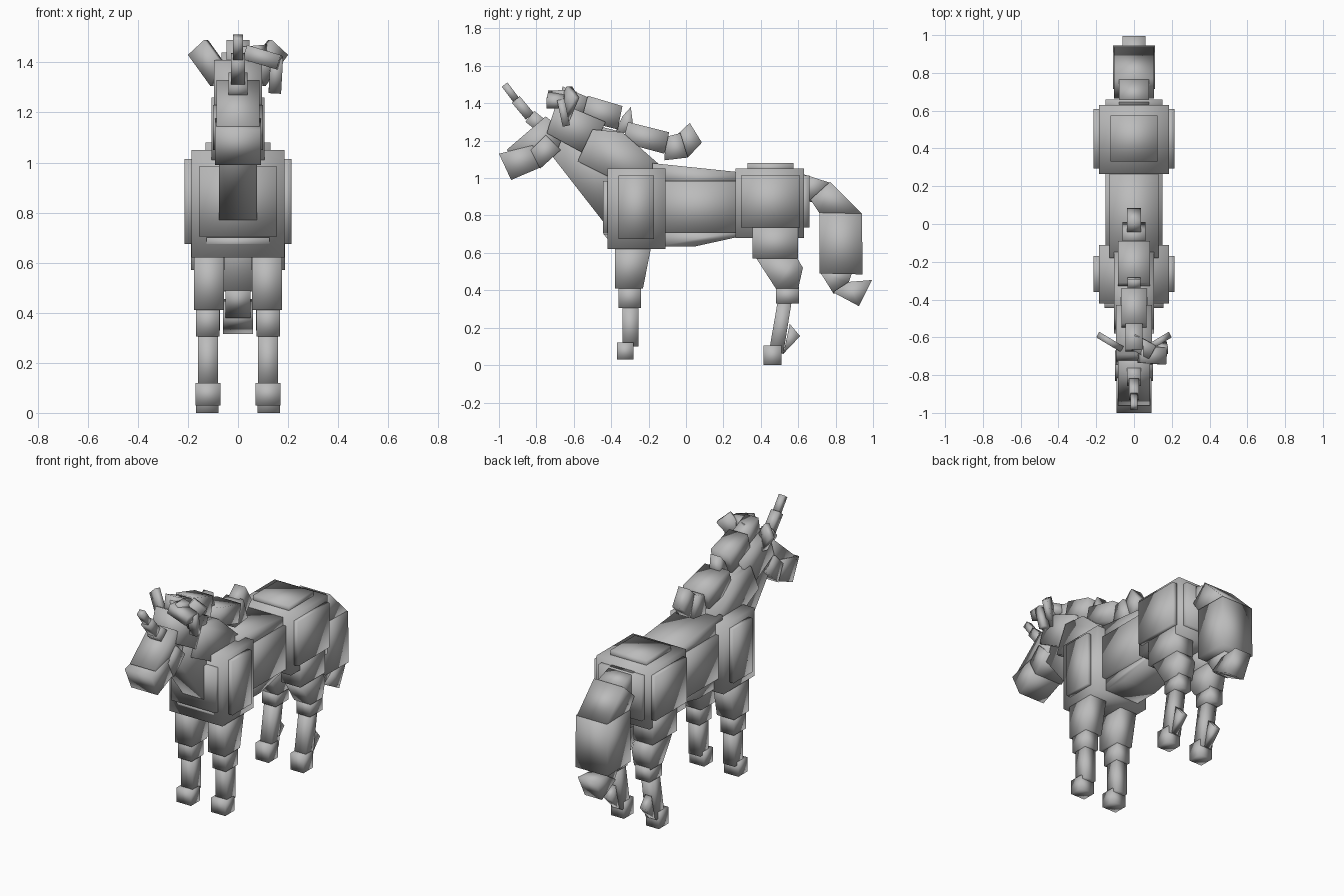
import bpy
import bmesh
from mathutils import Vector

default_cube = bpy.data.objects.get("Cube")
if default_cube:
    bpy.data.objects.remove(default_cube, do_unlink=True)

# One plain grey for the whole model
grey = bpy.data.materials.new("plain grey")
grey.use_nodes = True
colour = (0.5, 0.5, 0.5, 1)
grey.diffuse_color = colour
grey.node_tree.nodes["Principled BSDF"].inputs["Base Color"].default_value = colour


def finish(name, bm):
    """Turn a bmesh into a softly shaded object."""
    bmesh.ops.recalc_face_normals(bm, faces=bm.faces)
    for face in bm.faces:
        face.smooth = True
    mesh = bpy.data.meshes.new(name)
    bm.to_mesh(mesh)
    bm.free()
    mesh.materials.append(grey)
    part = bpy.data.objects.new(name, mesh)
    bpy.context.collection.objects.link(part)
    return part


def extrude_outline(name, outline, offset):
    """Close an outline of 3D points into a solid along an offset."""
    bm = bmesh.new()
    near = [bm.verts.new(Vector(point)) for point in outline]
    far = [bm.verts.new(Vector(point) + Vector(offset)) for point in outline]
    bm.faces.new(near)
    bm.faces.new(far)
    for i in range(len(near)):
        j = (i + 1) % len(near)
        bm.faces.new((near[i], near[j], far[j], far[i]))
    return finish(name, bm)


def side_profile(name, profile, half_width, centre=0):
    """Extrude a (y, z) side profile evenly about an x centre."""
    outline = [(centre - half_width, y, z) for y, z in profile]
    return extrude_outline(name, outline, (2 * half_width, 0, 0))


def block(name, back_to_front, bottom_to_top, half_width, centre=0):
    """Upright box given by its y range, z range and half width."""
    front, back = back_to_front
    low, high = bottom_to_top
    corners = [(front, low), (back, low), (back, high), (front, high)]
    return side_profile(name, corners, half_width, centre)


def strand(name, start, end, width, depth):
    """Box running between two points, for hair and horn pieces."""
    start, end = Vector(start), Vector(end)
    along = (end - start).normalized()
    helper = Vector((0, 1, 0)) if abs(along.x) > abs(along.y) else Vector((1, 0, 0))
    across = along.cross(helper).normalized() * width / 2
    through = along.cross(across).normalized() * depth / 2
    outline = [start + across + through, start - across + through,
               start - across - through, start + across - through]
    return extrude_outline(name, outline, end - start)


# Barrel of the body
block("chest", (-0.42, -0.11), (0.62, 1.05), 0.185)
block("chest_front_plate", (-0.445, -0.40), (0.705, 0.985), 0.155)
side_profile("breast_wedge", [(-0.44, 0.70), (-0.40, 0.65), (-0.3, 0.65), (-0.3, 0.7)], 0.125)
block("barrel", (-0.17, 0.30), (0.71, 0.985), 0.15)
side_profile("back_wedge", [(-0.18, 0.97), (-0.18, 1.08), (0.3, 1.03), (0.3, 0.97)], 0.13)
side_profile("belly_wedge", [(-0.15, 0.72), (-0.15, 0.635), (0.05, 0.635), (0.3, 0.69),
                             (0.3, 0.72)], 0.12)

# Hindquarters
block("rump", (0.265, 0.63), (0.68, 1.05), 0.185)
block("rump_top_plate", (0.33, 0.575), (1.03, 1.08), 0.125)
block("rump_back_plate", (0.6, 0.66), (0.735, 1.015), 0.15)

# Neck and head
side_profile("neck", [(-0.78, 1.2), (-0.445, 0.77), (-0.16, 0.95), (-0.15, 1.07),
                      (-0.34, 1.245), (-0.55, 1.3)], 0.075)
side_profile("neck_muscle", [(-0.58, 1.09), (-0.5, 1.26), (-0.34, 1.245), (-0.14, 1.07),
                             (-0.2, 0.92), (-0.4, 1.0)], 0.105)
side_profile("skull", [(-0.745, 1.24), (-0.69, 1.41), (-0.43, 1.30), (-0.515, 1.115)], 0.095)
side_profile("snout", [(-0.96, 1.15), (-0.75, 1.33), (-0.65, 1.25), (-0.69, 1.14),
                       (-0.8, 1.06)], 0.085)
side_profile("nose", [(-1.0, 1.13), (-0.82, 1.175), (-0.77, 1.06), (-0.935, 0.99)], 0.092)
side_profile("jaw", [(-0.83, 1.15), (-0.75, 1.23), (-0.67, 1.15), (-0.78, 1.05)], 0.1)

# Horn in three narrowing pieces
horn_points = [(0, -0.76, 1.27), (0, -0.835, 1.33), (0, -0.91, 1.42), (0, -0.97, 1.5)]
for i, thickness in enumerate((0.075, 0.055, 0.038)):
    strand("horn_piece", horn_points[i], horn_points[i + 1], thickness, thickness)

# Parts repeated on both sides
for side, label in ((1, "left"), (-1, "right")):
    block(label + "_shoulder_plate", (-0.36, -0.17), (0.675, 1.015), 0.02, side * 0.194)
    block(label + "_rump_plate", (0.295, 0.61), (0.735, 1.015), 0.02, side * 0.194)
    ear = [(0.2, 1.43), (0.135, 1.49), (0.07, 1.4), (0.11, 1.305)]
    extrude_outline(label + "_ear", [(side * x, -0.72 + 0.6 * x, z) for x, z in ear],
                    (-side * 0.015, 0.03, 0))

    # Front leg
    leg = label + "_front_"
    x = side * 0.115
    side_profile(leg + "upper_leg", [(-0.38, 0.64), (-0.38, 0.41), (-0.23, 0.41),
                                     (-0.185, 0.64)], 0.06, x)
    block(leg + "knee", (-0.36, -0.24), (0.305, 0.43), 0.047, side * 0.12)
    block(leg + "shin", (-0.34, -0.255), (0.1, 0.32), 0.04, side * 0.12)
    block(leg + "hoof", (-0.37, -0.28), (0.03, 0.12), 0.05, side * 0.12)

    # Hind leg
    leg = label + "_hind_"
    block(leg + "thigh", (0.355, 0.6), (0.57, 0.74), 0.067, side * 0.12)
    side_profile(leg + "gaskin", [(0.37, 0.58), (0.59, 0.58), (0.625, 0.52), (0.6, 0.41),
                                  (0.48, 0.41)], 0.058, x)
    block(leg + "hock", (0.48, 0.605), (0.33, 0.42), 0.048, side * 0.12)
    side_profile(leg + "shin", [(0.49, 0.34), (0.565, 0.34), (0.52, 0.06), (0.445, 0.08)],
                 0.04, side * 0.12)
    side_profile(leg + "fetlock", [(0.555, 0.22), (0.61, 0.155), (0.52, 0.06)],
                 0.022, side * 0.125)
    block(leg + "hoof", (0.415, 0.51), (0, 0.105), 0.045, side * 0.122)

# Mane along the neck, curling up at its end
mane = {
    "mane_crown": ([(-0.66, 1.49), (-0.52, 1.43), (-0.55, 1.31), (-0.68, 1.38)], 0.045),
    "mane_upper": ([(-0.525, 1.44), (-0.34, 1.385), (-0.365, 1.26), (-0.56, 1.31)], 0.065),
    "mane_link": ([(-0.34, 1.33), (-0.295, 1.38), (-0.28, 1.26), (-0.39, 1.22)], 0.035),
    "mane_lower": ([(-0.31, 1.3), (-0.09, 1.245), (-0.115, 1.13), (-0.34, 1.19)], 0.085),
    "mane_curl": ([(-0.11, 1.22), (-0.03, 1.24), (0.01, 1.11), (-0.115, 1.095)], 0.06),
    "mane_tip": ([(-0.06, 1.22), (0.02, 1.295), (0.085, 1.19), (0.01, 1.11)], 0.037),
}
for name, (profile, half_width) in mane.items():
    side_profile(name, profile, half_width)

# Forelock swept over the left side
strand("forelock_root", (-0.01, -0.62, 1.43), (0.1, -0.68, 1.44), 0.06, 0.08)
strand("forelock_sweep", (0.03, -0.69, 1.44), (0.165, -0.7, 1.40), 0.06, 0.09)
strand("forelock_tip", (0.155, -0.67, 1.42), (0.147, -0.64, 1.28), 0.04, 0.05)

# Tail
tail = {
    "tail_dock": ([(0.63, 1.02), (0.77, 0.975), (0.68, 0.87), (0.63, 0.88)], 0.08),
    "tail_bend": ([(0.77, 0.98), (0.94, 0.81), (0.715, 0.81), (0.665, 0.885)], 0.105),
    "tail_fall": ([(0.715, 0.815), (0.94, 0.81), (0.945, 0.485), (0.715, 0.49)], 0.112),
    "tail_turn": ([(0.715, 0.5), (0.89, 0.5), (0.87, 0.44), (0.79, 0.38)], 0.05),
    "tail_tip": ([(0.87, 0.445), (0.995, 0.455), (0.925, 0.315), (0.785, 0.39)], 0.06),
}
for name, (profile, half_width) in tail.items():
    side_profile(name, profile, half_width)
